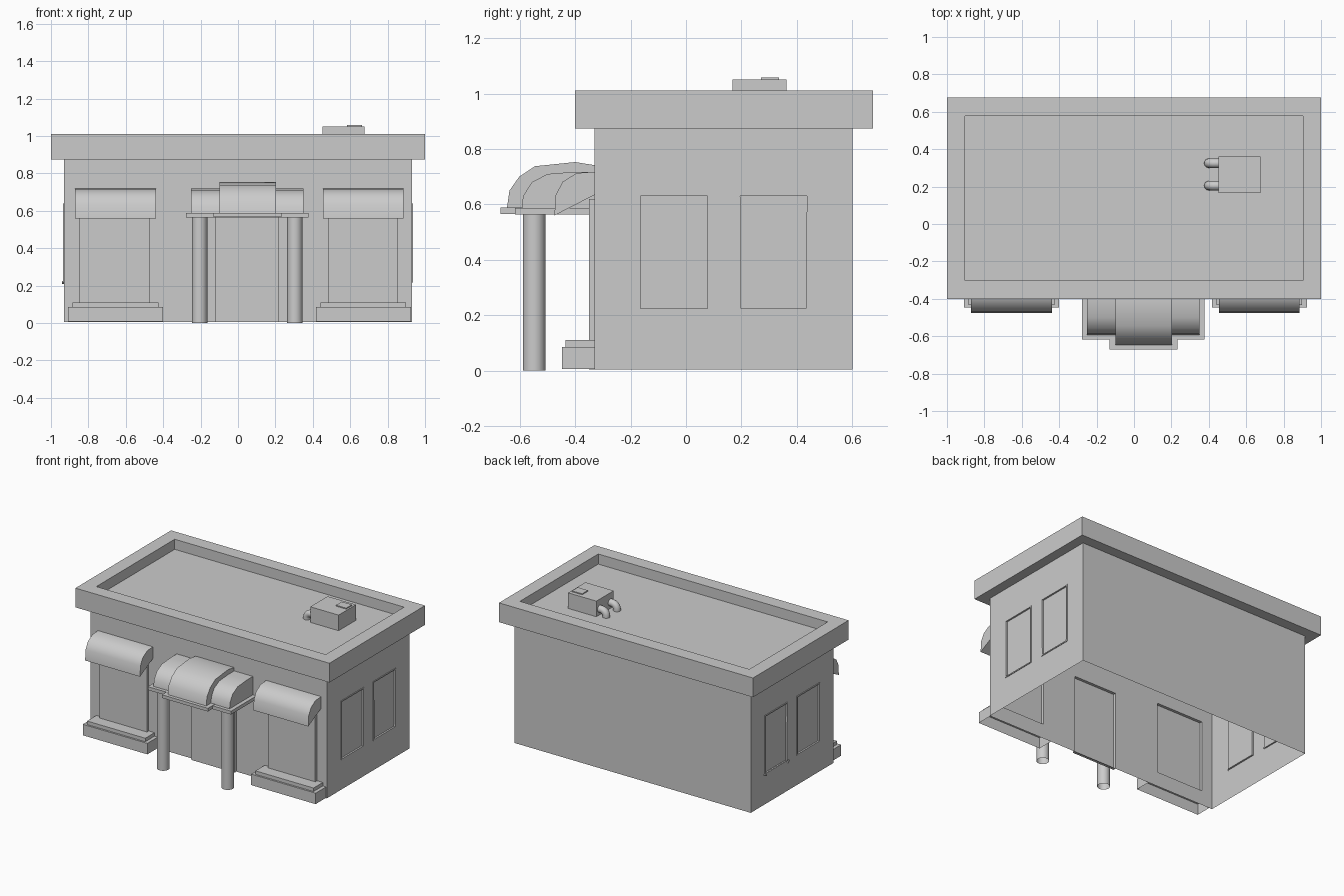
import bpy, bmesh, math
from mathutils import Vector

if "Cube" in bpy.data.objects:
    bpy.data.objects.remove(bpy.data.objects["Cube"], do_unlink=True)

# single plain grey finish
GREY = (0.6, 0.6, 0.6, 1.0)
mat = bpy.data.materials.new("plain_grey")
mat.use_nodes = True
mat.diffuse_color = GREY
mat.node_tree.nodes["Principled BSDF"].inputs["Base Color"].default_value = GREY


def finish(name, bm, smooth=False):
    mesh = bpy.data.meshes.new(name)
    bm.normal_update()
    bm.to_mesh(mesh)
    bm.free()
    ob = bpy.data.objects.new(name, mesh)
    bpy.context.scene.collection.objects.link(ob)
    mesh.materials.append(mat)
    if smooth:
        bpy.ops.object.select_all(action='DESELECT')
        ob.select_set(True)
        bpy.context.view_layer.objects.active = ob
        bpy.ops.object.shade_smooth_by_angle(angle=math.radians(45))
    return ob


def box_mesh(x, y, z, open_sides=()):
    """Box from (low, high) ranges; open_sides lists z directions left open."""
    bm = bmesh.new()
    bmesh.ops.create_cube(bm, size=1)
    for v in bm.verts:
        v.co = [r[0] if c < 0 else r[1] for c, r in zip(v.co, (x, y, z))]
    bm.normal_update()
    doomed = [f for f in bm.faces if round(f.normal.z) in open_sides]
    bmesh.ops.delete(bm, geom=doomed, context='FACES_ONLY')
    return bm


def box(name, x, y, z, open_sides=()):
    return finish(name, box_mesh(x, y, z, open_sides))


def push_faces(bm, faces, offset):
    """Extrude faces by an offset, drop the originals, return the new faces."""
    new = bmesh.ops.extrude_face_region(bm, geom=faces)["geom"]
    bmesh.ops.translate(bm, vec=offset,
                        verts=[g for g in new if isinstance(g, bmesh.types.BMVert)])
    bmesh.ops.delete(bm, geom=[f for f in faces if f.is_valid], context='FACES')
    return [g for g in new if isinstance(g, bmesh.types.BMFace)]


def extrude_profile(name, points, x0, x1):
    """Sweep a (y, z) outline along x."""
    bm = bmesh.new()
    face = bm.faces.new([bm.verts.new((x0, y, z)) for y, z in points])
    new = bmesh.ops.extrude_face_region(bm, geom=[face], use_keep_orig=True)["geom"]
    bmesh.ops.translate(bm, vec=(x1 - x0, 0, 0),
                        verts=[g for g in new if isinstance(g, bmesh.types.BMVert)])
    bmesh.ops.recalc_face_normals(bm, faces=bm.faces)
    return finish(name, bm, smooth=True)


def raise_panel(bm, normal, axis, span, height, depth, frame=0):
    """Cut a rectangle out of one wall, push it outwards and sink its pane."""
    normal = Vector(normal)

    def wall_faces():
        bm.normal_update()
        return [f for f in bm.faces if f.normal.dot(normal) > 0.99]

    for ax, limits in ((axis, span), (2, height)):
        for value in limits:
            cut = Vector((0, 0, 0))
            cut[ax] = 1
            faces = wall_faces()
            geom = faces + list({e for f in faces for e in f.edges}) \
                + list({v for f in faces for v in f.verts})
            bmesh.ops.bisect_plane(bm, geom=geom, plane_co=cut * value, plane_no=cut)
    chosen = []
    for f in wall_faces():
        c = f.calc_center_median()
        if span[0] < c[axis] < span[1] and height[0] < c.z < height[1]:
            chosen.append(f)
    pane = push_faces(bm, chosen, normal * depth)
    if frame:
        bm.normal_update()
        bmesh.ops.inset_region(bm, faces=pane, thickness=frame)
        push_faces(bm, pane, normal * -0.012)


# hollow walls with raised door and window panels
WALL_Y = -0.33
bm = box_mesh((-0.93, 0.93), (WALL_Y, 0.6), (0.005, 0.88), open_sides=(1, -1))
front = (0, -1, 0)
raise_panel(bm, front, 0, (-0.123, 0.218), (0.005, 0.57), 0.02)
for span in ((-0.847, -0.472), (0.482, 0.853)):
    raise_panel(bm, front, 0, span, (0.1, 0.62), 0.02)
for side in (-1, 1):
    for span in ((-0.172, 0.085), (0.188, 0.444)):
        raise_panel(bm, (side, 0, 0), 1, span, (0.217, 0.638), 0.005, frame=0.011)
finish("walls", bm)

# roof slab with a sunken deck
bm = box_mesh((-1, 1), (-0.4, 0.675), (0.875, 1.012))
top = [f for f in bm.faces if f.normal.z > 0.9]
bmesh.ops.inset_region(bm, faces=top, thickness=0.137)
push_faces(bm, top, (0, 0, -0.072))
finish("roof", bm)

# stepped ledges and curved awnings at the two front windows
VAULT_BACK = WALL_Y - 0.001
AWNING = [(-0.475, 0.56), (-0.47, 0.635), (-0.445, 0.682), (-0.395, 0.713),
          (VAULT_BACK, 0.718), (VAULT_BACK, 0.634)]
for label, x in (("right", -0.655), ("left", 0.67)):
    box(label + "_ledge", (x - 0.254, x + 0.254), (-0.447, WALL_Y), (0.007, 0.085), (-1,))
    box(label + "_ledge_step", (x - 0.229, x + 0.229), (-0.434, WALL_Y), (0.085, 0.11), (-1,))
    extrude_profile(label + "_awning", AWNING, x - 0.216, x + 0.216)

# entrance canopy: wide low vault, narrow tall vault and their base plates
SIDE = [(-0.593, 0.583), (-0.588, 0.63), (-0.557, 0.68), (-0.5, 0.71),
        (-0.4, 0.718), (VAULT_BACK, 0.718), (VAULT_BACK, 0.583)]
MIDDLE = [(-0.647, 0.583), (-0.637, 0.65), (-0.602, 0.7), (-0.545, 0.738),
          (-0.4, 0.753), (VAULT_BACK, 0.742), (VAULT_BACK, 0.583)]
extrude_profile("canopy_side_vault", SIDE, -0.25, 0.349)
extrude_profile("canopy_middle_vault", MIDDLE, -0.1, 0.202)
box("canopy_side_plate", (-0.278, 0.377), (-0.617, WALL_Y), (0.563, 0.587))
box("canopy_middle_plate", (-0.13, 0.232), (-0.67, WALL_Y), (0.566, 0.589))

# canopy posts
for label, x in (("right", -0.205), ("left", 0.304)):
    bm = bmesh.new()
    bmesh.ops.create_cone(bm, cap_ends=False, segments=24, radius1=0.041,
                          radius2=0.041, depth=0.57)
    bmesh.ops.translate(bm, vec=(x, -0.548, 0.285), verts=bm.verts)
    finish(label + "_post", bm, smooth=True)

# rooftop cooling unit with a lid plate
box("cooling_unit", (0.452, 0.675), (0.167, 0.362), (0.94, 1.051))
box("cooling_unit_lid", (0.583, 0.663), (0.27, 0.335), (1.051, 1.058))

# bent pipes from the unit down to the deck
for i, y in enumerate((0.205, 0.325)):
    bm = bmesh.new()
    path = [((0.46, 0.983), 0)] + [
        ((0.435 - 0.035 * math.sin(a), 0.948 + 0.035 * math.cos(a)), a)
        for a in (math.radians(d) for d in range(0, 91, 15))] + [((0.4, 0.938), math.pi / 2)]
    rings = []
    for (px, pz), bend in path:
        ring = []
        for k in range(16):
            t = math.tau * k / 16
            r = 0.025 * math.cos(t)
            ring.append(bm.verts.new((px - r * math.sin(bend), y + 0.025 * math.sin(t),
                                      pz + r * math.cos(bend))))
        rings.append(ring)
    for a, b in zip(rings, rings[1:]):
        for k in range(16):
            n = (k + 1) % 16
            bm.faces.new((a[k], a[n], b[n], b[k]))
    bmesh.ops.recalc_face_normals(bm, faces=bm.faces)
    finish("pipe_%d" % (i + 1), bm, smooth=True)
